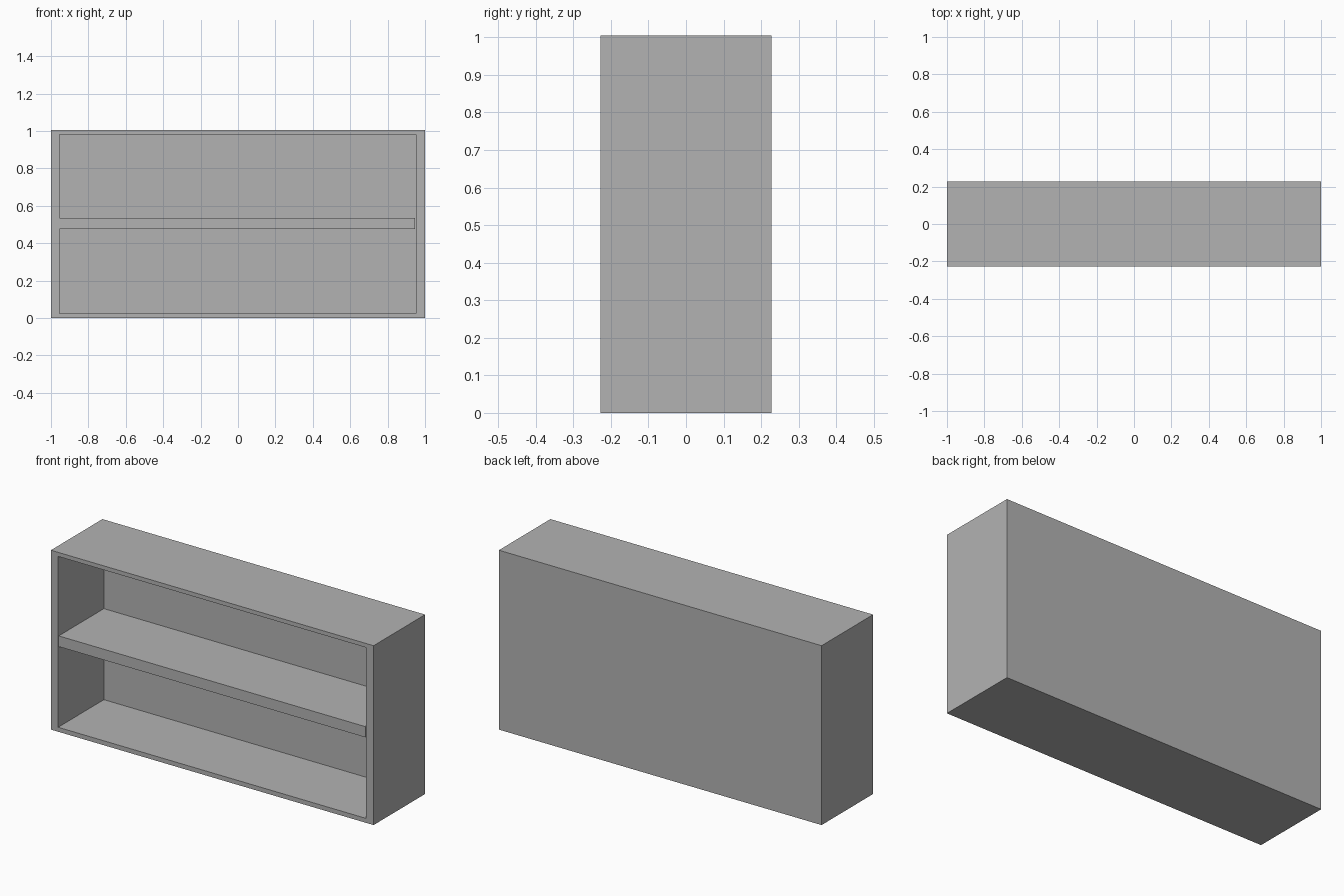
import bpy
import bmesh
from mathutils import Matrix, Vector

if "Cube" in bpy.data.objects:
    bpy.data.objects.remove(bpy.data.objects["Cube"], do_unlink=True)

# Single plain grey finish
GREY = (0.45, 0.45, 0.45, 1.0)
grey = bpy.data.materials.new("plain_grey")
grey.use_nodes = True
grey.diffuse_color = GREY
grey.node_tree.nodes["Principled BSDF"].inputs["Base Color"].default_value = GREY

# Main dimensions
WIDTH, DEPTH, HEIGHT = 2.0, 0.456, 1.005
LEFT, RIGHT = -0.955, 0.952
FLOOR, CEILING = 0.025, 0.982
FRONT = -DEPTH / 2
INNER_DEPTH = 0.405


def box(low, high):
    """Return a bmesh box spanning two opposite corners."""
    low, high = Vector(low), Vector(high)
    bm = bmesh.new()
    place = Matrix.Translation((low + high) / 2) @ Matrix.Diagonal((*(high - low), 1))
    bmesh.ops.create_cube(bm, size=1, matrix=place)
    return bm


def add_object(name, bm):
    bmesh.ops.recalc_face_normals(bm, faces=bm.faces)
    mesh = bpy.data.meshes.new(name)
    bm.to_mesh(mesh)
    bm.free()
    mesh.materials.append(grey)
    obj = bpy.data.objects.new(name, mesh)
    bpy.context.collection.objects.link(obj)
    return obj


# Cabinet shell: inset the front face to the opening, then push it inwards
shell = box((-WIDTH / 2, FRONT, 0), (WIDTH / 2, -FRONT, HEIGHT))
opening = min(shell.faces, key=lambda f: f.calc_center_median().y)
bmesh.ops.inset_region(shell, faces=[opening], thickness=FLOOR)
for v in opening.verts:
    v.co.x = LEFT if v.co.x < 0 else RIGHT
    v.co.z = FLOOR if v.co.z < HEIGHT / 2 else CEILING
back = bmesh.ops.extrude_discrete_faces(shell, faces=[opening])["faces"][0]
bmesh.ops.translate(shell, verts=back.verts, vec=(0, INNER_DEPTH, 0))
add_object("cabinet_shell", shell)

# Middle shelf, set just behind the front edge
add_object("middle_shelf", box((LEFT, FRONT + 0.005, 0.475),
                               (RIGHT - 0.006, FRONT + INNER_DEPTH, 0.535)))
